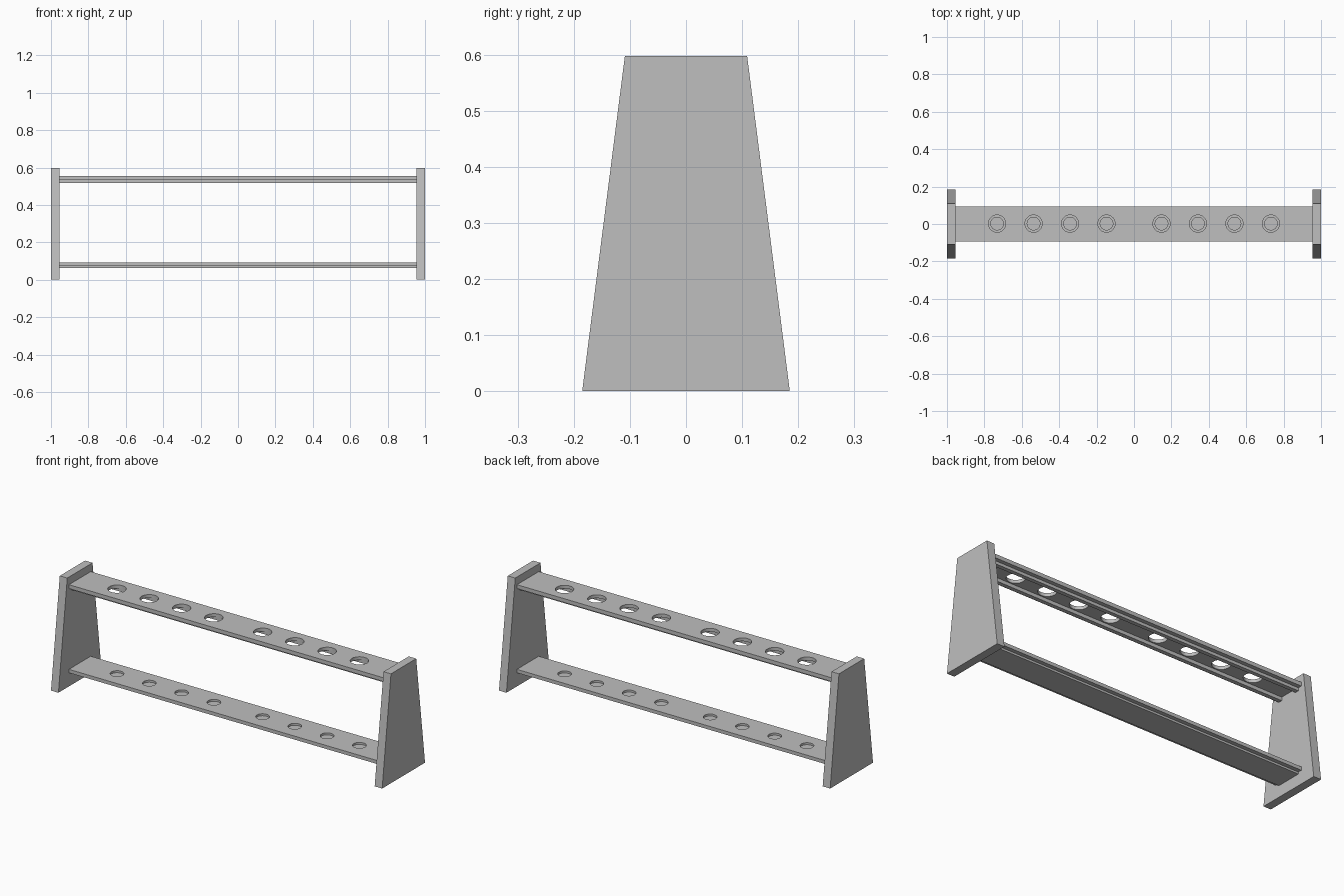
import bpy
import bmesh
import math
from mathutils import Matrix

cube = bpy.data.objects.get("Cube")
if cube:
    bpy.data.objects.remove(cube, do_unlink=True)

grey = bpy.data.materials.new("plain grey")
grey.use_nodes = True
colour = (0.52, 0.52, 0.52, 1)
grey.diffuse_color = colour
grey.node_tree.nodes["Principled BSDF"].inputs["Base Color"].default_value = colour

HOLES = [side * x for side in (-1, 1) for x in (0.147, 0.342, 0.537, 0.732)]
INNER = 0.955


def make_object(name, bm):
    bmesh.ops.recalc_face_normals(bm, faces=bm.faces)
    mesh = bpy.data.meshes.new(name)
    bm.to_mesh(mesh)
    bm.free()
    mesh.materials.append(grey)
    obj = bpy.data.objects.new(name, mesh)
    bpy.context.collection.objects.link(obj)
    return obj


def extrude_profile(name, half, x0, x1):
    """Mirror a half outline (y, z) and extrude it along x."""
    outline = half + [(-y, z) for y, z in reversed(half)]
    bm = bmesh.new()
    face = bm.faces.new([bm.verts.new((x0, y, z)) for y, z in outline])
    grown = bmesh.ops.extrude_face_region(bm, geom=[face])["geom"]
    verts = [v for v in grown if isinstance(v, bmesh.types.BMVert)]
    bmesh.ops.translate(bm, verts=verts, vec=(x1 - x0, 0, 0))
    return make_object(name, bm)


def drill(shelf, radius, bottom, top):
    """Cut the row of round holes into a shelf."""
    bm = bmesh.new()
    for x in HOLES:
        place = Matrix.Translation((x, 0.002, (bottom + top) / 2))
        bmesh.ops.create_cone(bm, cap_ends=True, segments=32, radius1=radius,
                              radius2=radius, depth=top - bottom, matrix=place)
    cutter = make_object(shelf.name + "_cutter", bm)
    cutter.hide_render = True
    mod = shelf.modifiers.new("holes", "BOOLEAN")
    mod.operation = "DIFFERENCE"
    mod.solver = "EXACT"
    mod.object = cutter
    bpy.ops.object.select_all(action="DESELECT")
    bpy.context.view_layer.objects.active = shelf
    shelf.select_set(True)
    bpy.ops.object.modifier_apply(modifier=mod.name)
    bpy.data.objects.remove(cutter, do_unlink=True)
    bpy.ops.object.shade_smooth_by_angle(angle=math.radians(30))


# Tapered end panels
panel = [(0.185, 0), (0.109, 0.597)]
extrude_profile("left_panel", panel, INNER, 1)
extrude_profile("right_panel", panel, -1, -INNER)

# Upper shelf: plank with two rails below, drilled right through
upper = extrude_profile("upper_shelf", [
    (0.05, 0.537), (0.05, 0.518), (0.072, 0.518), (0.072, 0.534),
    (0.094, 0.534), (0.094, 0.555)], -INNER, INNER)
drill(upper, 0.046, 0.45, 0.65)

# Lower shelf: stepped solid plank with shallow seats
lower = extrude_profile("lower_shelf", [
    (0.072, 0.063), (0.072, 0.074), (0.094, 0.074), (0.094, 0.093)],
    -INNER, INNER)
drill(lower, 0.034, 0.082, 0.15)
